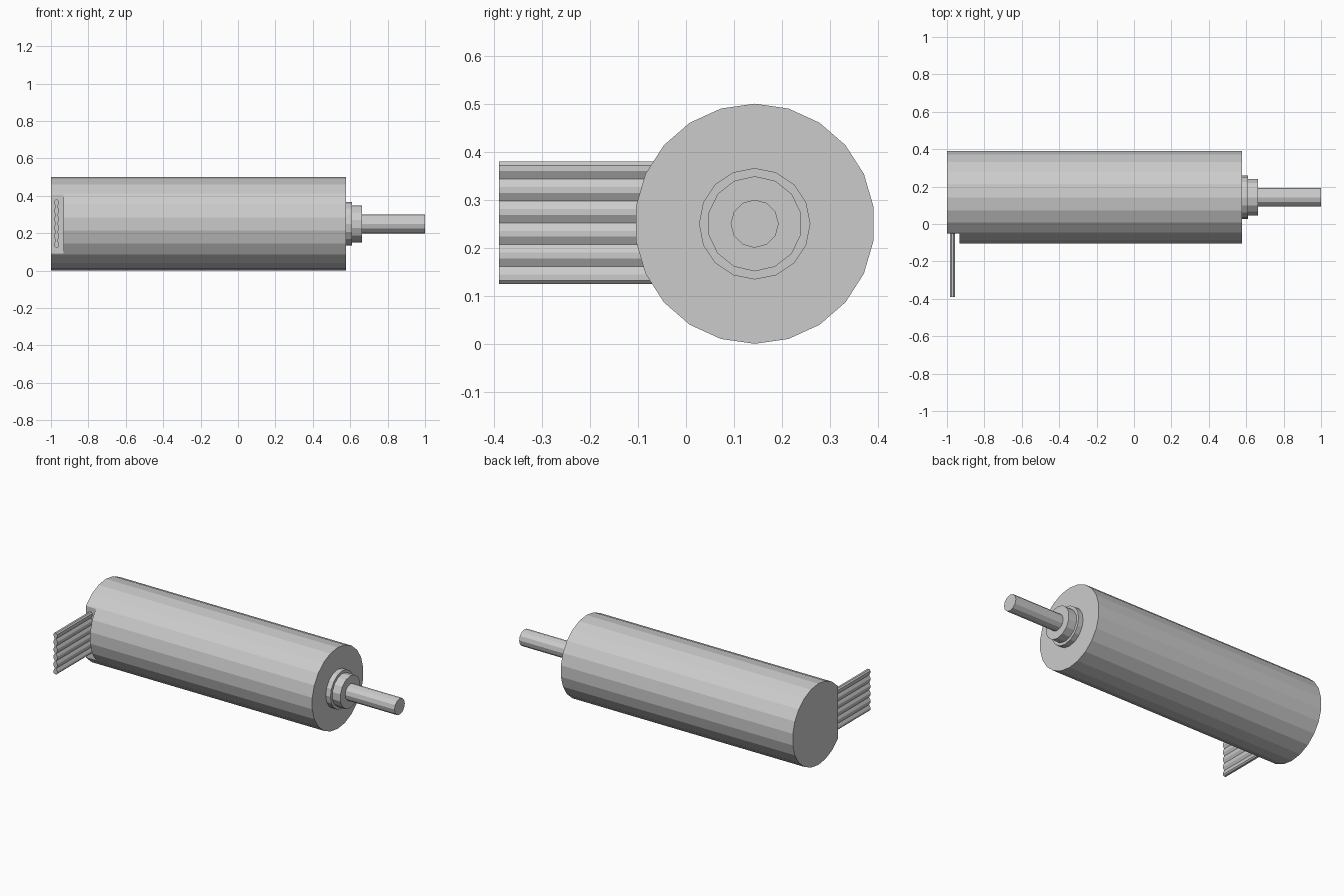
import bpy, bmesh, math

if "Cube" in bpy.data.objects:
    bpy.data.objects.remove(bpy.data.objects["Cube"])

CY, CZ = 0.143, 0.25   # motor axis, parallel to x


def finish(name, bm):
    bmesh.ops.recalc_face_normals(bm, faces=bm.faces)
    mesh = bpy.data.meshes.new(name)
    bm.to_mesh(mesh)
    bm.free()
    obj = bpy.data.objects.new(name, mesh)
    bpy.context.collection.objects.link(obj)
    return obj


def prism(bm, pts, axis, a, b):
    """Extrude a closed 2D outline along x or y from a to b."""
    place = (lambda p, t: (t, p[0], p[1])) if axis == 'x' else (lambda p, t: (p[0], t, p[1]))
    lo = [bm.verts.new(place(p, a)) for p in pts]
    hi = [bm.verts.new(place(p, b)) for p in pts]
    n = len(pts)
    bm.faces.new(lo)
    bm.faces.new(hi[::-1])
    for i in range(n):
        j = (i + 1) % n
        bm.faces.new((lo[i], hi[i], hi[j], lo[j]))


def circle(r, n):
    return [(CY + r * math.sin(2 * math.pi * i / n), CZ + r * math.cos(2 * math.pi * i / n))
            for i in range(n)]


# Turned parts: name, radius, sides, x start, x end
for name, r, n, x0, x1 in [
    ("motor_can", 0.25, 22, -0.922, 0.578),
    ("end_cap_rim", 0.25, 22, -0.933, -0.922),
    ("front_flange", 0.116, 16, 0.578, 0.61),
    ("bearing_boss", 0.099, 14, 0.61, 0.664),
    ("output_shaft", 0.05, 12, 0.664, 1.0),
]:
    bm = bmesh.new()
    prism(bm, circle(r, n), 'x', x0, x1)
    finish(name, bm)

# End cap with a flat where the cable leaves
bm = bmesh.new()
prism(bm, circle(0.25, 22), 'x', -1.0, -0.933)
cut = bmesh.ops.bisect_plane(bm, geom=bm.verts[:] + bm.edges[:] + bm.faces[:],
                             plane_co=(0, -0.05, 0), plane_no=(0, -1, 0), clear_outer=True)
edges = [e for e in cut["geom_cut"] if isinstance(e, bmesh.types.BMEdge)]
bmesh.ops.holes_fill(bm, edges=edges)
finish("end_cap", bm)

# Ribbon cable: six wires joined by thin necks, one side then mirrored
CX, PITCH, R, NECK = -0.97, 0.0455, 0.0135, 0.004
side = [(0.006, -2.5 * PITCH - R)]
for i in range(6):
    z = (i - 2.5) * PITCH
    side += [(R, z - 0.006), (R, z + 0.006)]
    if i < 5:
        side.append((NECK, z + PITCH / 2))
side.append((0.006, 2.5 * PITCH + R))
outline = [(CX + x, 0.252 + z) for x, z in side] + [(CX - x, 0.252 + z) for x, z in reversed(side)]
bm = bmesh.new()
prism(bm, outline, 'y', -0.389, -0.045)
finish("ribbon_cable", bm)
